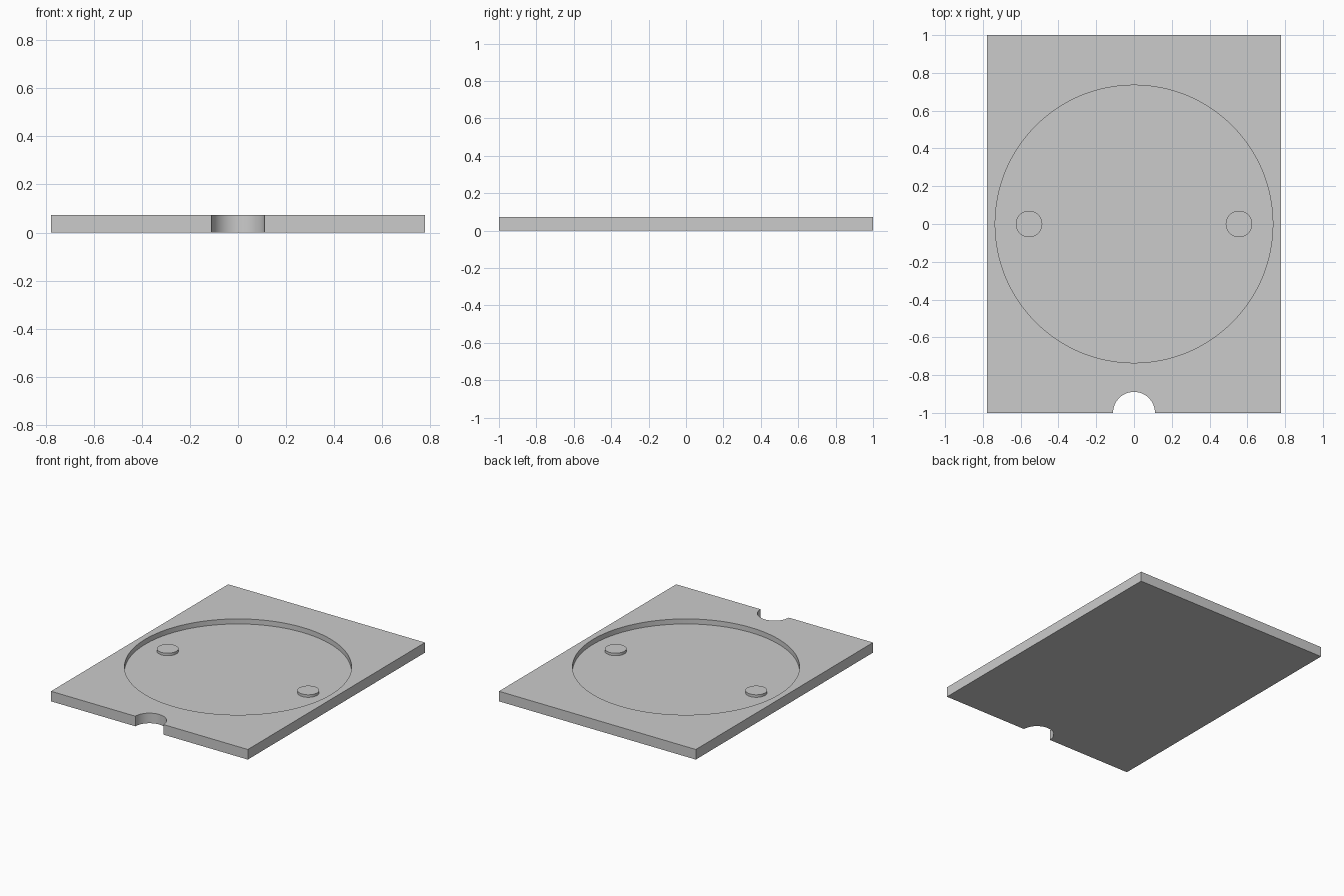
import bpy
import math

cube = bpy.data.objects.get("Cube")
if cube:
    bpy.data.objects.remove(cube, do_unlink=True)

HALF_WIDTH, HALF_LENGTH = 7 / 9, 1.0
THICKNESS, FLOOR, PEG_TOP = 0.072, 0.036, 0.054

grey = bpy.data.materials.new("light grey")
grey.use_nodes = True
grey.diffuse_color = (0.6, 0.6, 0.6, 1)
grey.node_tree.nodes["Principled BSDF"].inputs["Base Color"].default_value = grey.diffuse_color


def cylinder(name, radius, x, y, bottom, top, sides):
    bpy.ops.mesh.primitive_cylinder_add(
        vertices=sides, radius=radius, depth=top - bottom,
        location=(x, y, (bottom + top) / 2))
    obj = bpy.context.object
    obj.name = name
    obj.data.materials.append(grey)
    return obj


def smooth(obj):
    bpy.ops.object.select_all(action="DESELECT")
    obj.select_set(True)
    bpy.context.view_layer.objects.active = obj
    bpy.ops.object.shade_smooth_by_angle(angle=math.radians(30))


# Rectangular base plate
bpy.ops.mesh.primitive_cube_add(size=1, location=(0, 0, THICKNESS / 2))
plate = bpy.context.object
plate.name = "base_plate"
plate.scale = (2 * HALF_WIDTH, 2 * HALF_LENGTH, THICKNESS)
bpy.ops.object.transform_apply(location=False, rotation=False, scale=True)
plate.data.materials.append(grey)

# Round recess in the top and half-round notch in the front edge
cutters = [
    cylinder("recess_cutter", 0.735, 0, 0, FLOOR, 0.2, 128),
    cylinder("notch_cutter", 1 / 9, 0, -HALF_LENGTH, -0.1, 0.2, 64),
]
for cutter in cutters:
    cut = plate.modifiers.new(cutter.name, "BOOLEAN")
    cut.operation = "DIFFERENCE"
    cut.solver = "EXACT"
    cut.object = cutter
    bpy.context.view_layer.objects.active = plate
    bpy.ops.object.modifier_apply(modifier=cut.name)
    bpy.data.objects.remove(cutter, do_unlink=True)
smooth(plate)

# Two locating pegs standing on the recess floor
for side, name in ((1, "left_peg"), (-1, "right_peg")):
    smooth(cylinder(name, 0.07, side * 5 / 9, 0, FLOOR - 0.01, PEG_TOP, 64))
